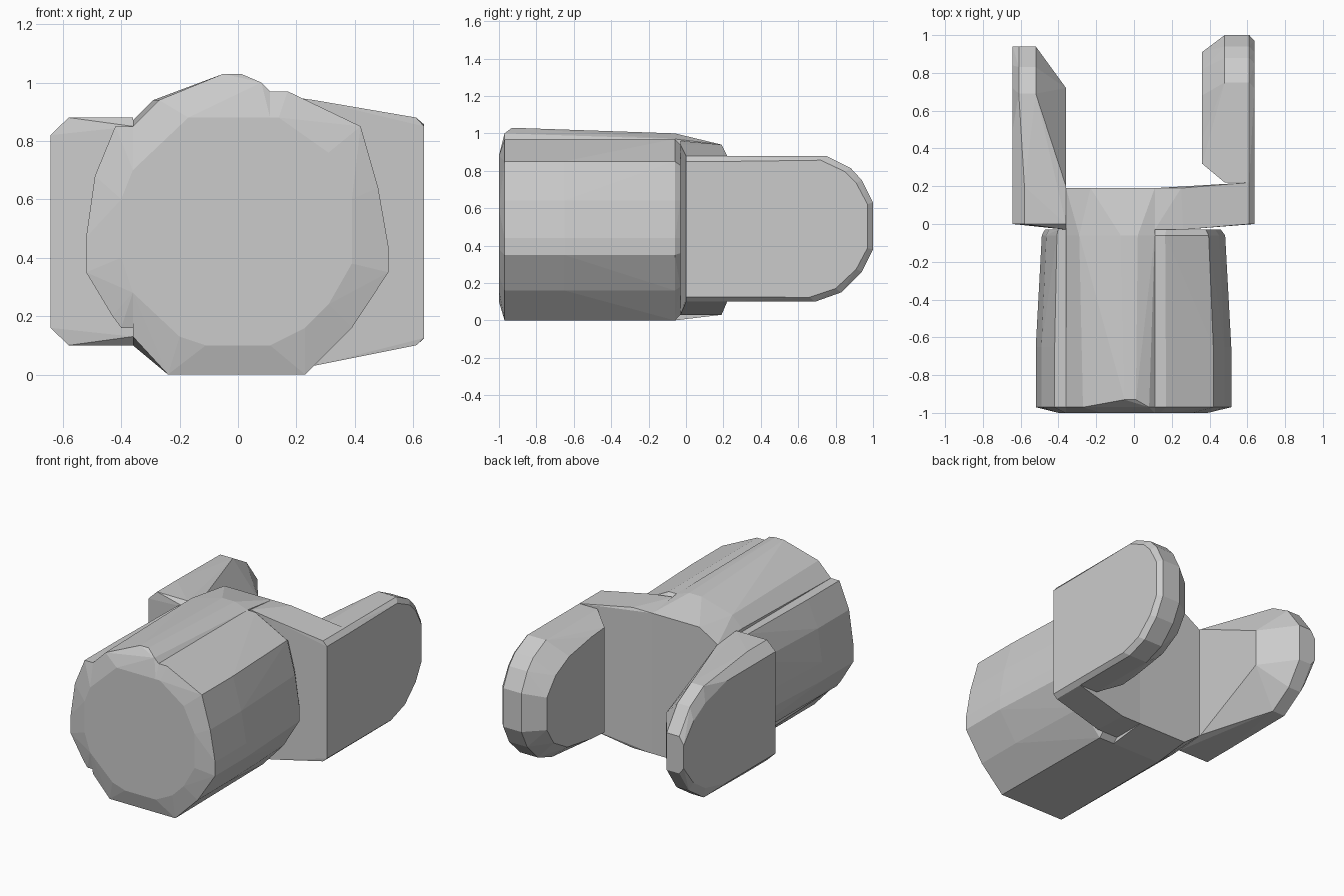
import bpy, bmesh, math


def faceted(name, rings):
    """Convex flat-sided solid through a set of cross-sections."""
    bm = bmesh.new()
    for ring in rings:
        for p in ring:
            bm.verts.new(p)
    res = bmesh.ops.convex_hull(bm, input=bm.verts)
    junk = {g for g in res["geom_interior"] + res["geom_unused"]
            if isinstance(g, bmesh.types.BMVert) and g.is_valid}
    bmesh.ops.delete(bm, geom=list(junk), context='VERTS')
    bmesh.ops.dissolve_limit(bm, angle_limit=math.radians(1), verts=bm.verts, edges=bm.edges)
    bmesh.ops.recalc_face_normals(bm, faces=bm.faces)
    me = bpy.data.meshes.new(name)
    bm.to_mesh(me)
    bm.free()
    ob = bpy.data.objects.new(name, me)
    bpy.context.collection.objects.link(ob)
    return ob


def at_y(y, pts):
    return [(x, y, z) for x, z in pts]


def at_x(x, pts):
    return [(x, y, z) for y, z in pts]


def squeeze(pts, x0, k):
    """Narrow a section in x towards the plane x0."""
    return [(x0 + (x - x0) * k, z) for x, z in pts]


# Central core of the barrel, running through to the fork base
faceted("barrel_core", [
    at_y(-1, [(-.36, .28), (-.2, .13), (-.11, .1), (.11, .1), (.11, .88), (-.17, .88), (-.36, .7)]),
    at_y(-.97, [(-.36, .13), (-.24, 0), (.11, 0), (.11, .97), (.08, 1), (-.27, .94), (-.36, .85)]),
    at_y(-.93, [(.01, 1.03), (-.05, 1.03)]),
    at_y(-.06, [(-.36, .1), (-.24, 0), (.11, 0), (.11, .97), (.02, 1), (-.07, 1), (-.29, .94), (-.36, .87)]),
    at_y(.19, [(-.36, .12), (-.24, .03), (.11, .03), (.11, .94), (-.23, .94), (-.36, .86)]),
])

# Right side of the barrel
right = [(.11, 0), (.23, 0), (.39, .16), (.515, .35), (.515, .44),
         (.48, .64), (.42, .85), (.17, .97), (.11, .97)]
faceted("barrel_right", [
    at_y(-1, [(.11, .1), (.23, .16), (.31, .24), (.39, .38), (.39, .6), (.31, .76), (.14, .88), (.11, .88)]),
    at_y(-.97, right),
    at_y(-.65, right),
    at_y(-.06, squeeze(right, .11, .92)),
    at_y(-.03, [(.11, .03), (.22, .03), (.36, .18), (.46, .36), (.46, .44),
                (.43, .64), (.38, .83), (.17, .94), (.11, .94)]),
])

# Left side of the barrel
left = [(-.36, .16), (-.4, .16), (-.43, .2), (-.52, .35), (-.52, .47),
        (-.49, .68), (-.42, .85), (-.36, .85)]
faceted("barrel_left", [
    at_y(-1, [(-.36, .28), (-.4, .4), (-.4, .6), (-.36, .7)]),
    at_y(-.97, left),
    at_y(-.65, left),
    at_y(-.06, squeeze(left, -.36, .8)),
    at_y(-.03, squeeze(left, -.36, .7)),
])

# Shoulder carrying the right prong
rim = [(.61, .1), (.637, .125), (.637, .85), (.61, .88)]
faceted("fork_shoulder", [
    at_y(-.03, [(.11, .03), (.26, .03), (.26, .94), (.11, .96)]),
    at_y(0, rim),
    at_y(.19, [(.11, .03), (.25, .03), (.25, .94), (.11, .94)]),
    at_y(.22, rim),
])

# Right prong with a rounded tip
tip = [(.75, .88), (.88, .815), (.94, .75), (1, .63), (1, .38), (.94, .26), (.83, .15), (.69, .1)]
full = [(.22, .1), (.22, .88)] + tip
outer = [(.22, .125), (.22, .85)] + [(y - .03, .49 + (z - .49) * .94) for y, z in tip]
inner = [(.32, .15), (.32, .83), (.45, .82), (.68, .78), (.82, .71), (.91, .6),
         (.91, .39), (.84, .28), (.7, .2), (.45, .16)]
faceted("prong_right", [at_x(.637, outer), at_x(.61, full), at_x(.48, full), at_x(.36, inner)])

# Left prong, its inner face tapering to the tip
end = [(.69, .85), (.83, .77), (.94, .62), (.94, .38), (.84, .23), (.69, .13)]
faceted("prong_left", [
    at_y(-.03, [(-.36, .13), (-.36, .85)]),
    at_x(-.642, [(0, .16), (0, .82), (.5, .82), (.72, .76), (.84, .69), (.94, .57),
                 (.94, .42), (.84, .29), (.72, .21), (.5, .16)]),
    at_x(-.58, [(0, .1), (0, .88), (.2, .88), (.2, .1)]),
    at_x(-.61, end),
    at_x(-.52, end),
    at_x(-.36, [(0, .1), (0, .88), (.2, .86), (.2, .12), (.72, .38), (.72, .62)]),
])
